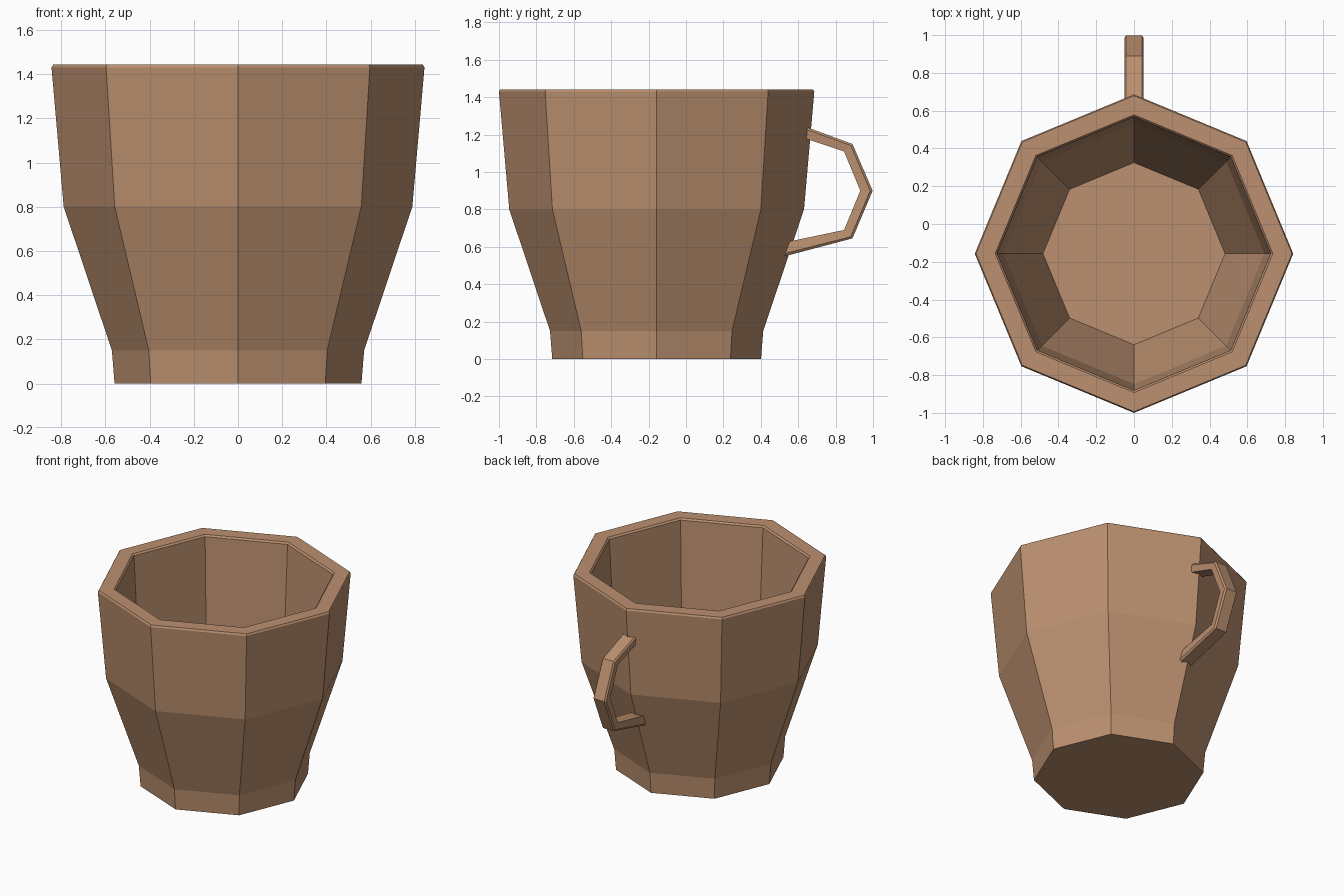
import bpy, bmesh
from math import sin, cos, pi

if "Cube" in bpy.data.objects:
    bpy.data.objects.remove(bpy.data.objects["Cube"])

clay = bpy.data.materials.new("clay")
clay.diffuse_color = (0.5, 0.28, 0.16, 1)
clay.use_nodes = True
clay.node_tree.nodes["Principled BSDF"].inputs["Base Color"].default_value = clay.diffuse_color
CY = -0.157  # cup axis, offset so cup plus handle is centred


def loft(name, rings, closed_faces=True):
    """Join successive vertex rings with quads and cap both ends."""
    bm = bmesh.new()
    loops = [[bm.verts.new(p) for p in ring] for ring in rings]
    n = len(loops[0])
    for a, b in zip(loops, loops[1:]):
        for i in range(n):
            j = (i + 1) % n
            bm.faces.new((a[i], a[j], b[j], b[i]))
    bm.faces.new(loops[0][::-1])
    bm.faces.new(loops[-1])
    bmesh.ops.recalc_face_normals(bm, faces=bm.faces)
    mesh = bpy.data.meshes.new(name)
    bm.to_mesh(mesh)
    bm.free()
    mesh.materials.append(clay)
    obj = bpy.data.objects.new(name, mesh)
    bpy.context.collection.objects.link(obj)
    return obj


# Cup: eight-sided profile (radius, height), outside then over the rim and inside
profile = [(0.558, 0), (0.57, 0.15), (0.788, 0.80), (0.843, 1.43), (0.836, 1.442),
           (0.735, 1.442), (0.724, 1.43), (0.69, 0.80), (0.482, 0.15)]
loft("cup_body", [[(r * cos(i * pi / 4), CY + r * sin(i * pi / 4), z) for i in range(8)]
                  for r, z in profile])

# Handle: (outer y, outer z, inner y, inner z) along the grip, slightly bevelled outer edge
path = [(0.645, 1.24, 0.635, 1.18), (0.89, 1.15, 0.845, 1.11), (0.998, 0.90, 0.932, 0.90),
        (0.89, 0.645, 0.845, 0.69), (0.53, 0.55, 0.535, 0.625)]
section = [(-0.042, 0), (0.042, 0), (0.051, 0.2), (0.046, 1), (-0.046, 1), (-0.051, 0.2)]
loft("handle", [[(x, oy + (iy - oy) * t, oz + (iz - oz) * t) for x, t in section]
                for oy, oz, iy, iz in path])
